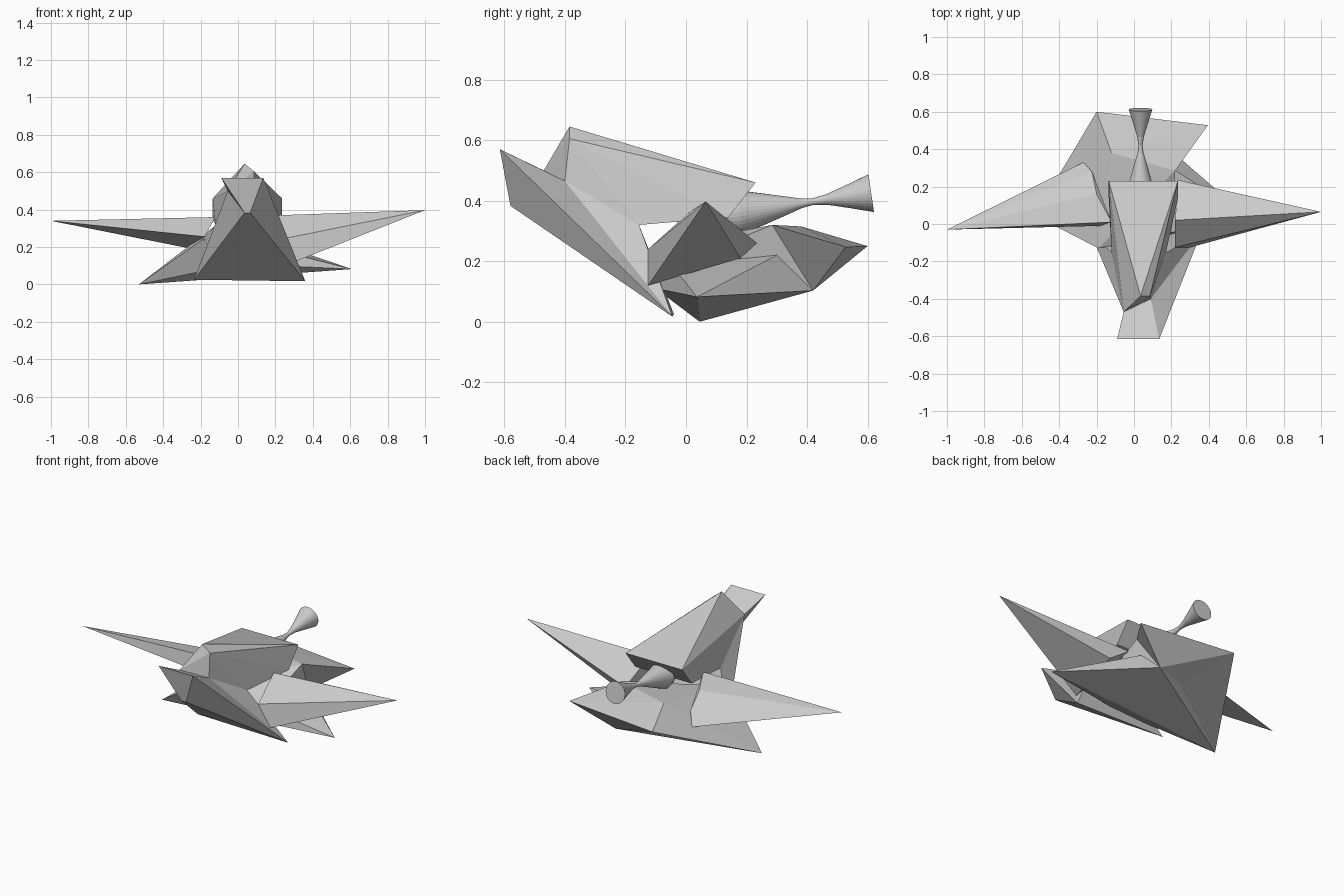
import bpy, bmesh, math
from mathutils import Vector

if "Cube" in bpy.data.objects:
    bpy.data.objects.remove(bpy.data.objects["Cube"])


def finish(name, bm):
    bmesh.ops.recalc_face_normals(bm, faces=bm.faces[:])
    me = bpy.data.meshes.new(name)
    bm.to_mesh(me)
    bm.free()
    ob = bpy.data.objects.new(name, me)
    bpy.context.collection.objects.link(ob)
    return ob


def hull(name, pts):
    """Faceted convex block through a few corner points."""
    bm = bmesh.new()
    for p in pts:
        bm.verts.new(p)
    bmesh.ops.convex_hull(bm, input=bm.verts[:])
    loose = [v for v in bm.verts if not v.link_faces]
    bmesh.ops.delete(bm, geom=loose, context='VERTS')
    return finish(name, bm)


def faceted(name, pts, faces):
    """Faceted block with concave corners."""
    bm = bmesh.new()
    v = [bm.verts.new(p) for p in pts]
    for f in faces:
        bm.faces.new([v[i] for i in f])
    return finish(name, bm)


def lathe(name, start, end, profile, n=32):
    """Round part along an axis; profile holds (fraction, radius)."""
    a, b = Vector(start), Vector(end)
    rot = (b - a).to_track_quat('Z', 'Y')
    bm = bmesh.new()
    rings = []
    for t, r in profile:
        c = a.lerp(b, t)
        rings.append([bm.verts.new(c + rot @ Vector(
            (r * math.cos(2 * math.pi * i / n), r * math.sin(2 * math.pi * i / n), 0)))
            for i in range(n)])
    for p, q in zip(rings, rings[1:]):
        for i in range(n):
            j = (i + 1) % n
            bm.faces.new((p[i], p[j], q[j], q[i]))
    bm.faces.new(rings[0])
    bm.faces.new(rings[-1])
    return finish(name, bm)


# Corners shared by the upper wedge and the front block
chin_l, chin_r = (-.055, -.47, .5), (.09, -.40, .465)
keel_l, keel_r = (-.12, -.155, .32), (.17, -.155, .32)

# Upper wedge: narrow at the front, broad at the back
hull("upper_wedge", [
    (.035, -.385, .645), (.085, -.385, .605), (-.135, .23, .46), (.235, .23, .46),
    chin_l, chin_r, keel_l, keel_r, (-.135, .14, .345), (.235, .14, .345)])

# Sloping front block with beak
faceted("front_block", [
    (-.09, -.615, .57), (.135, -.615, .57), (.065, -.58, .383), (.035, -.58, .383),
    (-.235, -.04, .025), (.36, -.045, .017), chin_l, chin_r, keel_l, keel_r],
    [(0, 1, 2, 3), (0, 3, 6), (3, 4, 6), (3, 2, 5, 4), (1, 5, 2), (1, 7, 5),
     (7, 9, 5), (0, 6, 7, 1), (6, 4, 8), (6, 8, 9, 7), (8, 4, 5, 9)])

# Rear body corners
foot_l, foot_r = (-.53, .045, 0), (.61, .036, .082)
tail_l, tail_r = (-.2, .6, .25), (.395, .528, .247)
low_r, low_l = (.168, .42, .103), (-.04, .34, .11)
ridge_l, ridge_r = (-.12, .38, .315), (.22, .285, .32)
hip_l, hip_r = (-.19, -.13, .24), (.2, -.045, .185)
belly = (0, -.1, .11)

# Rear body: tail block, middle and the two pointed feet
hull("tail_block", [tail_l, tail_r, low_r, low_l, ridge_l, ridge_r])
hull("mid_body", [ridge_l, ridge_r, hip_l, hip_r, belly, low_r, low_l])
hull("left_foot", [foot_l, hip_l, ridge_l, tail_l, low_l, belly])
hull("right_foot", [foot_r, hip_r, (.2, .3, .22), low_r, belly])
hull("belly_plate", [foot_l, foot_r, low_r, low_l, belly])

# Wings
hull("right_wing", [(1, .065, .397), (.22, .02, .37), (.22, -.125, .24),
                    (.3, -.125, .12), (.235, .235, .26), (.32, .18, .21)])
hull("left_wing", [(-1, -.03, .34), (-.12, .01, .36), (-.2, .16, .33),
                   (-.225, .28, .26), (-.27, .33, .195), (-.18, -.01, .255)])

# Waisted round exhaust
lathe("exhaust", (.035, .13, .355), (.035, .612, .425),
      [(0, .06), (.1, .075), (.2, .06), (.4, .033), (.52, .016), (.6, .011),
       (.7, .018), (.85, .04), (1, .063)])
